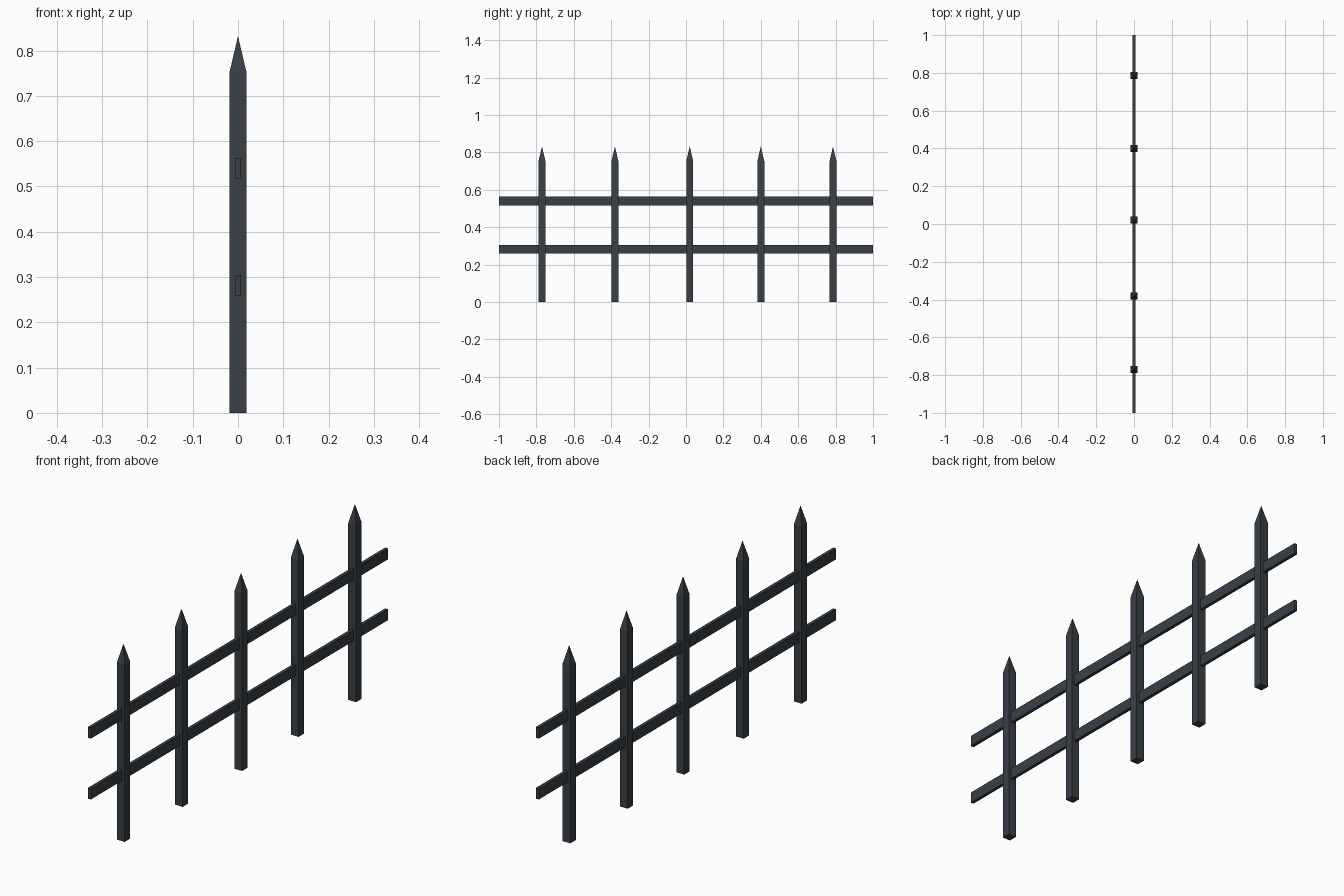
import bpy, bmesh

if "Cube" in bpy.data.objects:
    bpy.data.objects.remove(bpy.data.objects["Cube"])

iron = bpy.data.materials.new("dark_iron")
iron.diffuse_color = (0.04, 0.05, 0.06, 1)
iron.use_nodes = True
iron.node_tree.nodes["Principled BSDF"].inputs["Base Color"].default_value = iron.diffuse_color

HALF = 0.0185          # picket half width
SHOULDER, TIP = 0.753, 0.832


def finish(name, bm, location):
    bmesh.ops.recalc_face_normals(bm, faces=bm.faces)
    mesh = bpy.data.meshes.new(name)
    bm.to_mesh(mesh)
    bm.free()
    mesh.materials.append(iron)
    obj = bpy.data.objects.new(name, mesh)
    obj.location = location
    bpy.context.collection.objects.link(obj)


def box(size, z):
    bm = bmesh.new()
    bmesh.ops.create_cube(bm, size=1)
    bmesh.ops.scale(bm, vec=size, verts=bm.verts)
    bmesh.ops.translate(bm, vec=(0, 0, z), verts=bm.verts)
    return bm


# Square pickets with a pyramid point
for i, y in enumerate((-0.77, -0.38, 0.02, 0.40, 0.786)):
    bm = box((2 * HALF, 2 * HALF, SHOULDER), SHOULDER / 2)
    top = max(bm.faces, key=lambda f: f.calc_center_median().z)
    point = bmesh.ops.poke(bm, faces=[top])["verts"][0]
    point.co.z = TIP
    finish(f"picket_{i + 1}", bm, (0, y, 0))

# Thin rails running the full length through the pickets
for name, z in (("lower_rail", 0.281), ("upper_rail", 0.54)):
    finish(name, box((0.014, 2.0, 0.046), 0), (0, 0, z))
